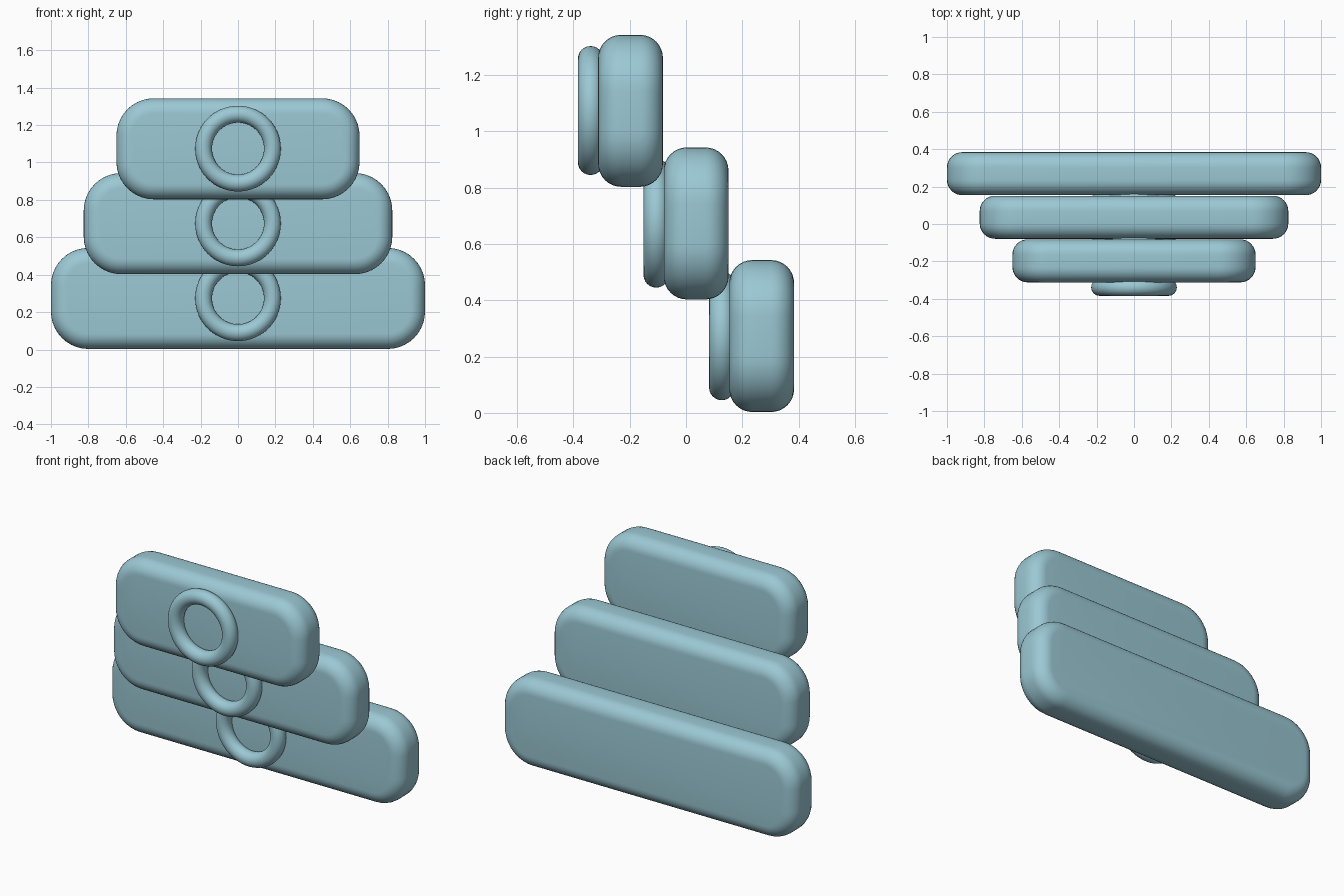
import bpy, bmesh, math

if "Cube" in bpy.data.objects:
    bpy.data.objects.remove(bpy.data.objects["Cube"])

DEPTH, HEIGHT = 0.23, 0.54
mat = bpy.data.materials.new("soft_blue")
mat.diffuse_color = (0.33, 0.58, 0.66, 1)
mat.use_nodes = True
mat.node_tree.nodes["Principled BSDF"].inputs["Base Color"].default_value = mat.diffuse_color


def finish(obj, name):
    obj.name = name
    obj.data.materials.append(mat)
    bpy.ops.object.select_all(action='DESELECT')
    obj.select_set(True)
    bpy.context.view_layer.objects.active = obj
    bpy.ops.object.shade_smooth_by_angle(angle=math.radians(40))


def slab(name, width, y, z):
    # box with large front-view corners and a softer roll on front and back rims
    bm = bmesh.new()
    bmesh.ops.create_cube(bm, size=1)
    bmesh.ops.scale(bm, vec=(width, DEPTH, HEIGHT), verts=bm.verts)
    corners = [e for e in bm.edges
               if abs(e.verts[0].co.y - e.verts[1].co.y) > 0.1]
    bmesh.ops.bevel(bm, geom=corners, offset=0.2, segments=10, profile=0.5,
                    affect='EDGES', clamp_overlap=True)
    rims = [e for e in bm.edges
            if abs(e.verts[0].co.y - e.verts[1].co.y) < 0.01]
    bmesh.ops.bevel(bm, geom=rims, offset=0.082, segments=8, profile=0.5,
                    affect='EDGES', clamp_overlap=True)
    bmesh.ops.recalc_face_normals(bm, faces=bm.faces)
    mesh = bpy.data.meshes.new(name)
    bm.to_mesh(mesh)
    bm.free()
    obj = bpy.data.objects.new(name, mesh)
    bpy.context.collection.objects.link(obj)
    obj.location = (0, y, z)
    finish(obj, name)


def ring(name, y, z):
    bpy.ops.mesh.primitive_torus_add(
        major_radius=0.184, minor_radius=0.045, major_segments=64,
        minor_segments=24, location=(0, y, z),
        rotation=(math.pi / 2, 0, 0))
    finish(bpy.context.object, name)


# three stepped drawers, each with a ring pull on its front
for i, level in enumerate(("bottom", "middle", "top")):
    y = 0.269 - 0.233 * i
    z = 0.273 + 0.4 * i
    slab(level + "_drawer_front", 2.0 - 0.35 * i, y, z)
    ring(level + "_ring_pull", y - 0.142, z + 0.001)
